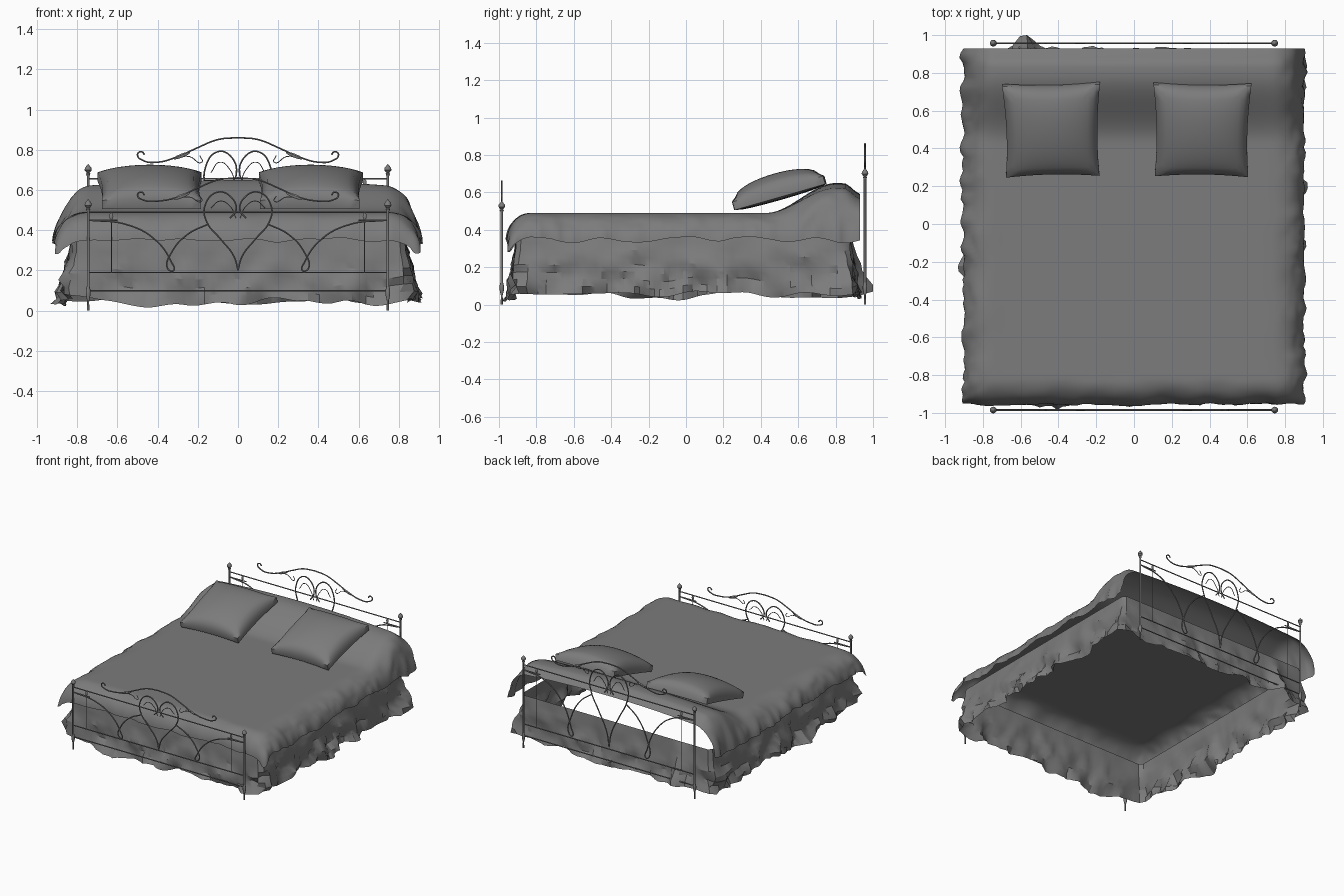
import bpy, bmesh, math
from mathutils import Vector, Matrix, noise

if "Cube" in bpy.data.objects:
    bpy.data.objects.remove(bpy.data.objects["Cube"])

grey = bpy.data.materials.new("plain grey")
grey.use_nodes = True
grey.diffuse_color = (0.2, 0.2, 0.2, 1)
grey.node_tree.nodes["Principled BSDF"].inputs["Base Color"].default_value = grey.diffuse_color


def finish(name, data, angle=40):
    """Link data as an object, turn it into a mesh and shade it."""
    obj = bpy.data.objects.new(name, data)
    bpy.context.collection.objects.link(obj)
    data.materials.append(grey)
    bpy.ops.object.select_all(action='DESELECT')
    obj.select_set(True)
    bpy.context.view_layer.objects.active = obj
    if obj.type == 'CURVE':
        bpy.ops.object.convert(target='MESH')
    bpy.ops.object.shade_smooth_by_angle(angle=math.radians(angle))


def sheet(name, nu, nv, point, closed=False, angle=40):
    """Surface from point(u, v) with u and v running 0..1."""
    bm = bmesh.new()
    cols = nu if closed else nu + 1
    rows = [[bm.verts.new(point(i / nu, j / nv)) for i in range(cols)] for j in range(nv + 1)]
    for a, b in zip(rows, rows[1:]):
        for i in range(nu):
            k = (i + 1) % cols
            bm.faces.new((a[i], a[k], b[k], b[i]))
    bmesh.ops.remove_doubles(bm, verts=bm.verts, dist=1e-5)
    mesh = bpy.data.meshes.new(name)
    bm.to_mesh(mesh)
    bm.free()
    finish(name, mesh, angle)


def ripple(x, y, z, scale):
    return noise.noise(Vector((x, y, z)) * scale + Vector((0.37, 0.41, 0.29)))


def ramp(a, b, t):
    return min(max((t - a) / (b - a), 0), 1)


def smooth(a, b, t):
    t = ramp(a, b, t)
    return t * t * (3 - 2 * t)


def square_ring(u):
    """Point on the unit square outline, u running once around."""
    c, s = math.cos(2 * math.pi * u), math.sin(2 * math.pi * u)
    k = 1 / max(abs(c), abs(s))
    return c * k, s * k


# Cover: flat top, swell over the head end, draped sides and foot
def cover_point(u, v):
    a, b = 2 * u - 1, v * 1.2 - 0.2
    su, sv = max(abs(a) - 0.6, 0) / 0.4, max(-b, 0) / 0.2
    s = min(math.hypot(su, sv), 1.25)
    spread = lambda t: 1 - (1 - t) ** 1.6
    x = math.copysign(min(abs(a) / 0.6, 1) * 0.73 + 0.165 * spread(su), a)
    y = -0.82 + 1.75 * max(b, 0) - 0.135 * spread(sv)
    swell = smooth(0.43, 0.8, y)
    top = 0.49 + swell * (0.16 - 0.05 * x * x) - 0.06 * smooth(0.84, 0.94, y)
    z = top - (top - 0.35) * s ** 1.9
    w = ripple(x, y, 0, 7) + 0.7 * ripple(x, y, 2, 17)
    x += math.copysign(0.04 * su * w, a)
    y -= 0.012 * sv * w
    return x, y, z + 0.03 * min(s, 1) * ripple(x, y, 5, 6)


sheet("cover", 72, 84, cover_point, angle=50)


# Skirt: gathered cloth hanging from under the cover
def skirt_point(u, v):
    c, s = square_ring(u)
    n = Vector((c ** 9, s ** 9, 0)).normalized()
    corner = abs(c * s) ** 4
    fold = ripple(c, s, 0.5 * v, 6.3) + (0.4 + 0.8 * corner) * ripple(c, s, 0.5 * v, 19.7)
    out = 0.05 * v + 0.07 * v * fold
    x = 0.825 * c + out * n.x
    y = 0.89 * s - 0.015 + out * n.y * 0.7
    if s > 0.9:                       # one loose fold pokes out at the head
        y += 0.1 * v * math.exp(-((x + 0.57) / 0.05) ** 2)
    hem = 0.05 + 0.05 * ripple(c, s, 4, 4.3)
    return x, min(y, 1), 0.37 + (max(hem, 0.012) - 0.37) * v


sheet("skirt", 220, 8, skirt_point, closed=True, angle=28)


# Pillows: flat underneath, puffed on top, wider at the head end
def pillow(name, x0, turn):
    place = (Matrix.Translation((x0, 0.505, 0.575)) @ Matrix.Rotation(turn, 4, 'Z')
             @ Matrix.Rotation(math.radians(16), 4, 'X'))

    def point(u, v):
        c, s = square_ring(u)
        r = min(min(v, 1 - v) / 0.45, 1)
        c, s = c * r, s * r
        bow = 1 - 0.05 * (1 - (c * s) ** 2) * r
        full = ((1 - c * c) * (1 - s * s)) ** 0.45
        z = 0.045 + 0.085 * full if v > 0.5 else -0.015 * full
        return place @ Vector(((0.253 + 0.006 * s) * c * bow, 0.252 * s * bow, z))

    sheet(name, 64, 20, point, closed=True, angle=50)


pillow("right_pillow", -0.435, 0.02)
pillow("left_pillow", 0.36, -0.01)


# Turned posts with finial and foot
def post(name, x, y, height):
    rings = [(0, 0), (0.006, 0), (0.005, 0.05), (0.012, 0.08), (0.012, 0.1), (0.007, 0.12),
             (0.007, height - 0.06), (0.011, height - 0.05), (0.007, height - 0.045),
             (0.018, height - 0.032), (0.016, height - 0.02), (0.006, height - 0.008), (0, height)]

    def point(u, v):
        r, z = rings[round(v * (len(rings) - 1))]
        return x + r * math.cos(2 * math.pi * u), y + r * math.sin(2 * math.pi * u), z

    sheet(name, 12, len(rings) - 1, point, closed=True)


# Wrought scrolls, one half, as (x, z) points; each is mirrored
arch = [(0, .66), (.1, .65), (.2, .61), (.3, .565), (.4, .545), (.47, .55), (.5, .575), (.48, .59), (.465, .575)]
branch = [(.32, .56), (.24, .565), (.18, .545), (.19, .57)]
heart = [(0, .2), (.02, .27), (.09, .36), (.155, .44), (.165, .52), (.1, .59), (.03, .56), (.01, .5), (.04, .46)]
scroll = [(.74, .45), (.56, .43), (.42, .36), (.33, .24), (.32, .2), (.35, .21), (.33, .29), (.25, .38), (.15, .43)]
ring = [(.01, .46), (.04, .52), (.09, .545), (.135, .51)]
spike = [(.63, .19), (.63, .35), (.63, .48)]


def metalwork(name, y, rise):
    lift = lambda z: z + rise * (0.85 * ramp(0.19, 0.45, z) + 0.18 * ramp(0.49, 0.56, z))

    def tubes(part, paths, radius):
        curve = bpy.data.curves.new(part, 'CURVE')
        curve.dimensions = '3D'
        curve.bevel_depth, curve.bevel_resolution, curve.resolution_u = radius, 1, 6
        for path in paths:
            for side in (-1, 1):
                spline = curve.splines.new('BEZIER')
                spline.bezier_points.add(len(path) - 1)
                for p, (x, z) in zip(spline.bezier_points, path):
                    p.co = (side * x, y, lift(z))
                    p.handle_left_type = p.handle_right_type = 'AUTO'
        finish(part, curve)

    tubes(name + "_scrolls", [arch, heart, scroll], 0.0045)
    tubes(name + "_thin_scrolls", [branch, ring, spike], 0.0025)
    tubes(name + "_rails", [[(0, z), (.745, z)] for z in (.1, .19, .49)] + [[(.6, .45), (.745, .45)]], 0.004)
    # Spear tips on the spikes and leaves on the arch
    bm = bmesh.new()
    for side in (-1, 1):
        for x, z, wide, tall, lean in ((.63, .47, .01, .018, 0), (.28, .57, .01, .045, 1.2)):
            m = (Matrix.Translation((side * x, y, lift(z))) @ Matrix.Rotation(-side * lean, 4, 'Y')
                 @ Matrix.Diagonal((wide, 0.004, tall, 1)))
            bmesh.ops.create_uvsphere(bm, u_segments=8, v_segments=6, radius=1, matrix=m)
    mesh = bpy.data.meshes.new(name + "_leaves")
    bm.to_mesh(mesh)
    bm.free()
    finish(name + "_leaves", mesh)
    for side, label in ((-1, "right"), (1, "left")):
        post(name + "_" + label + "_post", side * 0.745, y, 0.555 + rise * 0.9)


metalwork("footboard", -0.985, 0)
metalwork("headboard", 0.957, 0.195)
